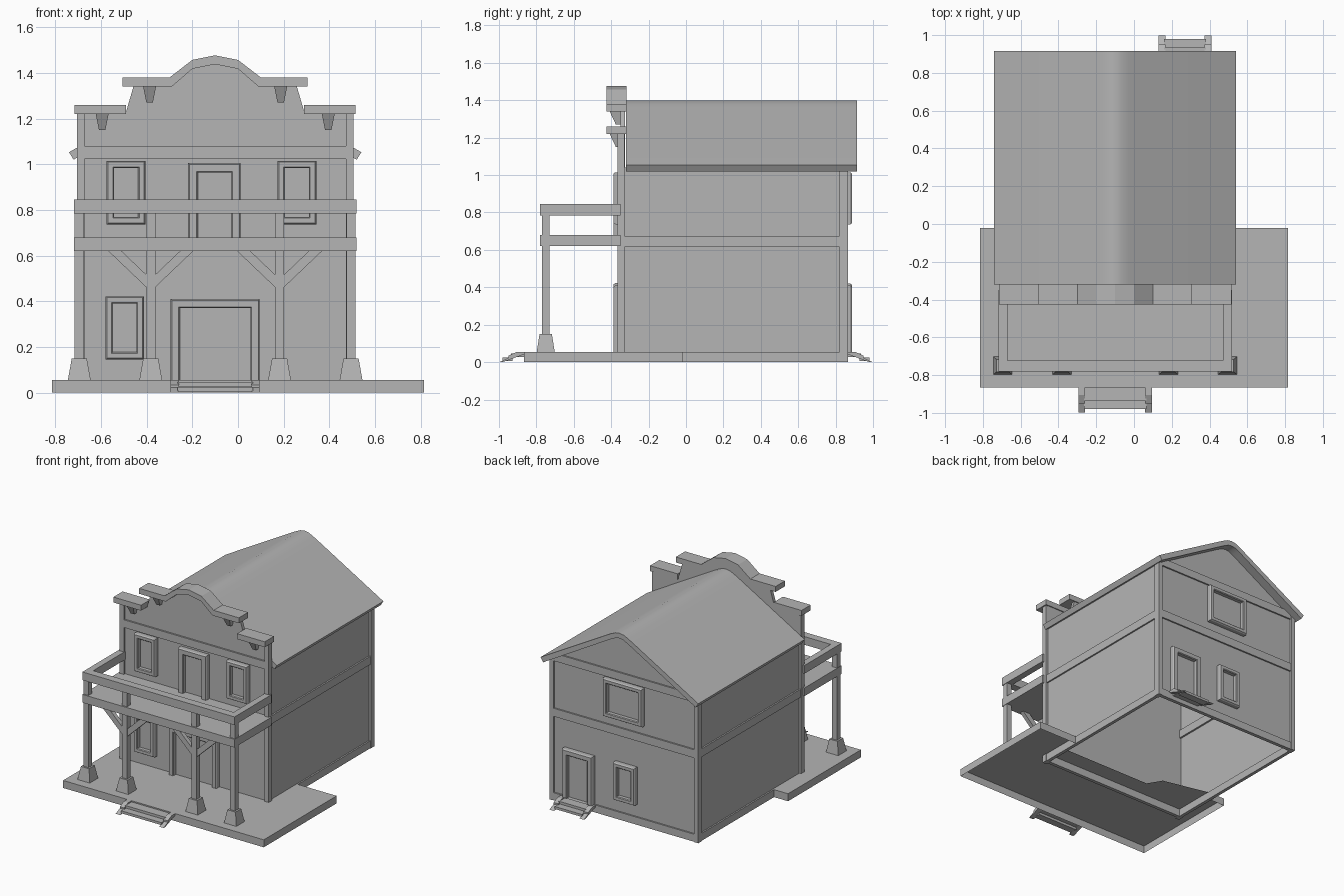
import bpy, bmesh, math
from mathutils import Vector

cube = bpy.data.objects.get("Cube")
if cube:
    bpy.data.objects.remove(cube, do_unlink=True)

GREY = (0.46, 0.46, 0.46, 1)
mat = bpy.data.materials.new("plain grey")
mat.use_nodes = True
mat.diffuse_color = GREY
mat.node_tree.nodes["Principled BSDF"].inputs["Base Color"].default_value = GREY

CX = -0.1        # centre line of the house
HALF = 0.605     # half width to the corner posts
FRONT, BACK = -0.35, 0.85
FLOOR = 0.055


def finish(name, bm, fix=True):
    if fix:
        bmesh.ops.recalc_face_normals(bm, faces=bm.faces)
    mesh = bpy.data.meshes.new(name)
    bm.to_mesh(mesh)
    bm.free()
    mesh.materials.append(mat)
    ob = bpy.data.objects.new(name, mesh)
    bpy.context.scene.collection.objects.link(ob)
    return ob


def loft(name, loops, cap_start=True, cap_end=True):
    """Bridge loops of equal length and cap the ends."""
    bm = bmesh.new()
    rings = [[bm.verts.new(p) for p in loop] for loop in loops]
    n = len(rings[0])
    for a, b in zip(rings, rings[1:]):
        for i in range(n):
            j = (i + 1) % n
            bm.faces.new((a[i], a[j], b[j], b[i]))
    if cap_start:
        bm.faces.new(rings[0])
    if cap_end:
        bm.faces.new(rings[-1])
    return finish(name, bm)


def rect(x0, x1, y0, y1, z):
    return [(x0, y0, z), (x1, y0, z), (x1, y1, z), (x0, y1, z)]


def box(name, x0, x1, y0, y1, z0, z1):
    return loft(name, [rect(x0, x1, y0, y1, z0), rect(x0, x1, y0, y1, z1)])


def prism_y(name, pts, y0, y1):
    return loft(name, [[(x, y, z) for x, z in pts] for y in (y0, y1)])


def prism_x(name, pts, x0, x1):
    return loft(name, [[(x, y, z) for y, z in pts] for x in (x0, x1)])


def mirrored(half):
    """Complete a profile given as offsets from the centre line, outside in."""
    left = [(CX - d, z) for d, z in half]
    right = [(CX + d, z) for d, z in reversed(half) if d > 0]
    return left + right


# Porch base, open underneath and cut away inside the house
bm = bmesh.new()
outline = [(-0.815, -0.865), (0.815, -0.865), (0.815, -0.02), (0.49, -0.02),
           (0.49, -0.2), (-0.28, -0.2), (-0.34, -0.1), (-0.69, -0.02), (-0.815, -0.02)]
top = [bm.verts.new((x, y, FLOOR)) for x, y in outline]
low = [bm.verts.new((x, y, 0)) for x, y in outline]
bm.faces.new(top)
for i in (0, 1, 2, 7, 8):
    j = (i + 1) % len(top)
    bm.faces.new((low[i], low[j], top[j], top[i]))
bmesh.ops.delete(bm, geom=[v for v in bm.verts if not v.link_faces], context='VERTS')
finish("porch_base", bm)

# Thin side walls and gabled back wall
bm = bmesh.new()
wall = HALF - 0.015
for s in (-1, 1):
    x = CX + s * wall
    ring = [(x, FRONT, 0), (x, BACK, 0), (x, BACK, 1.04), (x, FRONT, 1.04)]
    bm.faces.new([bm.verts.new(p) for p in (ring if s > 0 else ring[::-1])])
gable = mirrored([(wall, 0), (wall, 1.04), (0.06, 1.35), (0, 1.365)])
bm.faces.new([bm.verts.new((x, BACK, z)) for x, z in gable])
finish("side_and_back_walls", bm, fix=False)

# Stepped false front
prism_y("false_front", mirrored([(wall, 0), (wall, 1.23), (0.39, 1.23), (0.355, 1.35),
                                 (0.19, 1.35), (0.1, 1.43), (0, 1.45)]), FRONT, -0.325)

# Copings on the false front
prism_y("arched_coping", mirrored([(0.405, 1.34), (0.405, 1.38), (0.2, 1.38), (0.1, 1.457), (0, 1.477)])
        + [(CX + d, z) for d, z in ((0.19, 1.34), (0.1, 1.418), (0, 1.438), (-0.1, 1.418), (-0.19, 1.34))],
        -0.425, -0.318)
for s, side in ((-1, "right"), (1, "left")):
    a, b = sorted((CX + s * 0.39, CX + s * 0.615))
    box(side + "_coping", a, b, -0.425, -0.318, 1.22, 1.26)
    # Tapered brackets below the copings
    for d, z in ((0.495, 1.22), (0.287, 1.34)):
        x = CX + s * d
        loft(side + "_bracket", [rect(x - 0.014, x + 0.014, -0.375, FRONT, z - 0.07),
                                 rect(x - 0.028, x + 0.028, -0.408, FRONT, z)])

# Roof slab with a rounded ridge
upper = [(0.64, 1.053), (0.1, 1.361), (0.07, 1.377), (0.035, 1.394), (0, 1.4)]
under = [(0, 1.362), (0.03, 1.357), (0.06, 1.342), (0.09, 1.326), (0.62, 1.02)]
roof = prism_y("roof", mirrored(upper) + [(CX + d, z) for d, z in reversed(under)]
               + [(CX - d, z) for d, z in under if d > 0], -0.32, 0.915)
bpy.context.view_layer.objects.active = roof
roof.select_set(True)
bpy.ops.object.shade_smooth_by_angle(angle=math.radians(25))
roof.select_set(False)

# Corner posts, belts and baseboards
for s, side in ((-1, "right"), (1, "left")):
    a, b = sorted((CX + s * (HALF - 0.033), CX + s * HALF))
    box(side + "_front_corner_post", a, b, -0.365, -0.328, 0, 1.22)
    box(side + "_back_corner_post", a, b, 0.82, 0.865, 0, 1.04)
    a, b = sorted((CX + s * (HALF - 0.028), CX + s * (HALF - 0.004)))
    box(side + "_belt", a, b, -0.33, 0.82, 0.615, 0.675)
    box(side + "_baseboard", a, b, -0.33, 0.82, 0, FLOOR)
inner = HALF - 0.033
for name, y0, y1, z0, z1 in (("front_upper_belt", -0.362, -0.33, 1.023, 1.08),
                             ("back_upper_belt", 0.835, 0.861, 1.023, 1.08),
                             ("back_belt", 0.835, 0.861, 0.615, 0.675),
                             ("back_baseboard", 0.835, 0.861, 0, FLOOR)):
    box(name, CX - inner, CX + inner, y0, y1, z0, z1)


# Chamfered frames with a recessed panel
def frame(name, x0, x1, z0, z1, side, border=0.032, door=False):
    y = FRONT if side < 0 else BACK
    loops = []
    for pad, out in ((0, -0.003), (0, 0.028), (0.006, 0.037), (border - 0.005, 0.037),
                     (border, 0.032), (border, 0.006)):
        zb = z0 if door else z0 + pad
        loops.append([(px, y + side * out, pz) for px, pz in
                      ((x0 + pad, zb), (x1 - pad, zb), (x1 - pad, z1 - pad), (x0 + pad, z1 - pad))])
    loft(name, loops, cap_start=False)


frame("front_door", -0.295, 0.095, FLOOR, 0.41, -1, 0.04, True)
frame("balcony_door", -0.218, 0.012, 0.68, 1.005, -1, 0.042, True)
frame("front_lower_window", -0.58, -0.412, 0.145, 0.422, -1)
frame("front_upper_right_window", -0.575, -0.405, 0.737, 1.015, -1)
frame("front_upper_left_window", 0.173, 0.343, 0.737, 1.015, -1)
frame("back_door", 0.145, 0.39, FLOOR, 0.41, 1, 0.04, True)
frame("back_lower_window", -0.2, -0.025, 0.145, 0.42, 1)
frame("back_upper_window", -0.26, 0.06, 0.737, 1.015, 1)

# Balcony floor and railing
RX0, RX1, RY = -0.718, 0.518, -0.78
box("balcony_floor", RX0, RX1, RY, FRONT, 0.62, 0.68)
box("front_rail", RX0, RX1, RY, -0.722, 0.785, 0.845)
box("right_rail", RX0, RX0 + 0.048, -0.722, FRONT, 0.785, 0.845)
box("left_rail", RX1 - 0.048, RX1, -0.722, FRONT, 0.785, 0.845)

# Porch posts with tapered footings
for d in (-0.595, -0.282, 0.282, 0.595):
    x = CX + d
    box("porch_post", x - 0.02, x + 0.02, -0.77, -0.73, 0.14, 0.79)
    loft("post_footing", [rect(x - 0.05, x + 0.05, -0.798, -0.702, FLOOR),
                          rect(x - 0.033, x + 0.033, -0.783, -0.717, 0.15)])
    # Diagonal braces on the two middle posts
    if abs(d) < 0.4:
        for s in (-1, 1):
            prism_y("post_brace", [(x + s * 0.018, 0.46), (x + s * 0.018, 0.515),
                                   (x + s * 0.13, 0.622), (x + s * 0.188, 0.622)], -0.765, -0.735)


# Steps: sloped stringers with two treads
def steps(name, x0, x1, edge, side):
    def place(pts):
        return [(edge + side * d, z) for d, z in pts]
    slope = place([(0.133, 0), (0.085, 0.022), (0.085, 0.034), (0.04, FLOOR), (0, FLOOR), (0, 0.042), (0.115, 0)])
    prism_x(name + "_stringer", slope, x0, x0 + 0.036)
    prism_x(name + "_stringer", slope, x1 - 0.036, x1)
    for name2, a, b, z in (("_upper_tread", 0, 0.07, 0.028), ("_lower_tread", 0.062, 0.115, 0.006)):
        y0, y1 = sorted((edge + side * a, edge + side * b))
        box(name + name2, x0 + 0.03, x1 - 0.03, y0, y1, z, z + 0.018)


steps("front_steps", -0.295, 0.095, -0.865, -1)
steps("back_steps", 0.13, 0.41, 0.865, 1)
